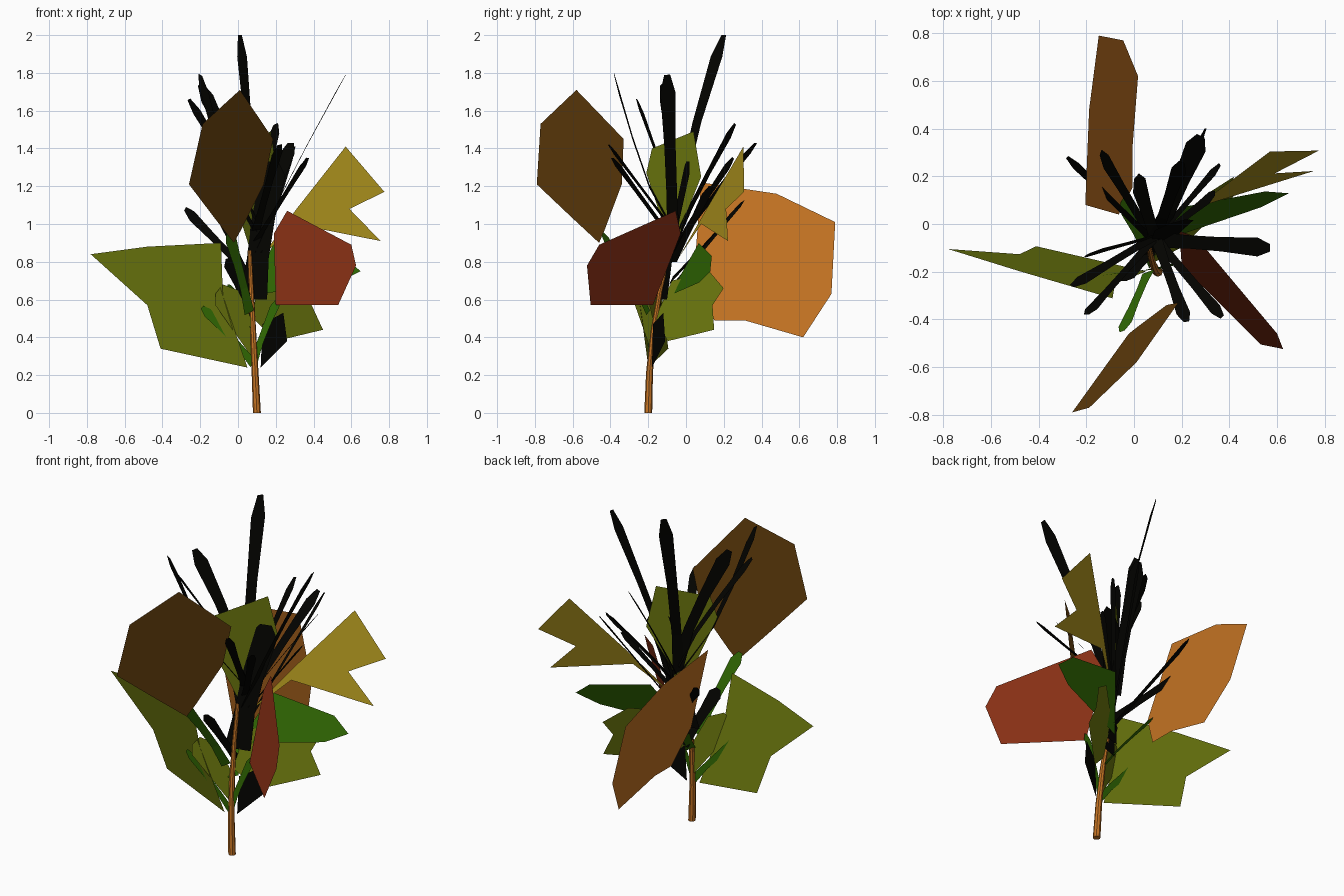
import bpy, bmesh, math
from mathutils import Vector

if "Cube" in bpy.data.objects:
    bpy.data.objects.remove(bpy.data.objects["Cube"])


def material(name, r, g):
    m = bpy.data.materials.new(name)
    m.diffuse_color = (r, g, r * .03, 1)
    m.use_nodes = True
    m.node_tree.nodes["Principled BSDF"].inputs["Base Color"].default_value = m.diffuse_color
    return m


BLACK = material("black", .001, .001)
ORANGE = material("orange", .55, .17)
BROWN = material("brown", .13, .05)
RED = material("red", .25, .03)
YELLOW = material("yellow", .4, .28)
OLIVE = material("olive", .16, .2)
GREEN = material("green", .03, .14)


def finish(name, bm, mat):
    me = bpy.data.meshes.new(name)
    bm.to_mesh(me)
    bm.free()
    me.materials.append(mat)
    bpy.context.collection.objects.link(bpy.data.objects.new(name, me))


def leaf(name, mat, view, a, b, c, *outline):
    """Flat blade drawn in the front or side view; its depth is a + b*h + c*z."""
    bm = bmesh.new()
    verts = []
    for h, z in outline:
        depth = a + b * h + c * z
        verts.append(bm.verts.new((h, depth, z) if view == "front" else (depth, h, z)))
    bmesh.ops.triangulate(bm, faces=[bm.faces.new(verts)])
    finish(name, bm, mat)


def twig(name, mat, root, tip, width, turn, bow=1.15, tilt=0):
    """Flat bowed strip with a blunt end; turn and tilt give its width direction."""
    root, tip = Vector(root), Vector(tip)
    across = Vector((math.cos(math.radians(turn)), math.sin(math.radians(turn)), tilt)).normalized()
    bm = bmesh.new()
    last = None
    for t, w in ((0, .9), (.3, .7), (.6, .75), (.9, 1), (1, .4)):
        p = root.lerp(tip, t ** bow)
        p.z = root.z + (tip.z - root.z) * t
        row = [bm.verts.new(p + across * s * w * width / 2) for s in (-1, 1)]
        if last:
            bm.faces.new((last[0], last[1], row[1], row[0]))
        last = row
    finish(name, bm, mat)


# Main stem: eight-sided tapering tube leaning back towards the middle
bm = bmesh.new()
bmesh.ops.create_cone(bm, cap_ends=True, segments=8, radius1=.021, radius2=.01, depth=.86)
bmesh.ops.subdivide_edges(bm, edges=[e for e in bm.edges if abs(e.verts[0].co.z - e.verts[1].co.z) > .5], cuts=3)
for v in bm.verts:
    v.co.z += .43
    v.co.x += .1 - .045 * v.co.z
    v.co.y += -.2 + .15 * v.co.z ** 2
finish("stem", bm, ORANGE)

# Large leaves
leaf("front_leaf", BROWN, "side", .23, .88, .17, (-.79, 1.21), (-.77, 1.53), (-.58, 1.71),
     (-.33, 1.45), (-.34, 1.21), (-.43, .97), (-.46, .9), (-.6, 1.03))
leaf("back_leaf", ORANGE, "side", .125, 0, -.27, (.79, 1.01), (.77, .63), (.62, .4),
     (.31, .49), (.15, .49), (.04, .7), (.08, 1.22), (.48, 1.16))
leaf("left_leaf", OLIVE, "front", -.13, -.28, -.23, (-.78, .84), (-.48, .88), (-.09, .9),
     (-.08, .62), (.05, .24), (-.41, .34), (-.48, .57))
leaf("right_leaf", RED, "front", -.18, -1, .36, (.26, 1.07), (.6, .89), (.625, .78),
     (.53, .57), (.2, .57), (.19, .95))
leaf("notched_leaf", YELLOW, "front", -.33, .37, .3, (.57, 1.41), (.775, 1.17), (.59, 1.08),
     (.755, .91), (.3, 1), (.12, .82), (.31, 1.08))
leaf("top_leaf", OLIVE, "side", .135, .95, 0, (-.18, 1.4), (.04, 1.49), (.08, 1.25),
     (-.02, 1), (-.06, .82), (-.21, 1.27))

# Smaller leaves
leaf("side_leaf", GREEN, "front", -.38, .275, .44, (.06, .62), (.19, .9), (.55, .83),
     (.65, .75), (.53, .69))
leaf("low_right_leaf", OLIVE, "front", -.41, .9, .35, (.45, .44), (.39, .57), (.42, .66),
     (.3, .75), (.1, .7), (.08, .5), (.2, .38))
leaf("low_left_leaf", OLIVE, "front", -.21, .5, 0, (-.12, .57), (-.12, .63), (-.08, .68),
     (0, .65), (.07, .5), (.07, .3))
leaf("low_black_leaf", BLACK, "front", -.24, .5, 0, (.12, .24), (.26, .38), (.24, .53),
     (.13, .47))

# Leaf stalks and narrow shoot
low = (.08, -.19, .26)
twig("front_leaf_stalk", GREEN, (.06, -.2, .53), (-.05, -.45, .96), .065, 20, 1.15, .5)
twig("right_leaf_stalk", GREEN, low, (.21, -.16, .6), .05, 0)
twig("back_leaf_stalk", GREEN, (.08, -.16, .45), (-.05, .1, .68), .07, 60)
twig("narrow_shoot", GREEN, low, (-.19, -.22, .56), .05, 0, 1.1, 1.2)

# Black twigs: tip, width, facing, root height, bow, tilt
tall = [((.01, .2, 2), .08, 50, .85, 1.5, 0), ((.57, -.1, 1.79), .08, 90, .85, 1.1, .1),
        ((-.2, -.38, 1.79), .06, 0, .95, .7, -.6), ((-.26, -.26, 1.66), .05, -35, 1, 1.2, .4),
        ((-.2, -.13, 1.74), .08, 30, 1, 1.3, .5), ((.2, .26, 1.53), .07, -20, .9, 1.1, .4),
        ((.28, .37, 1.43), .09, -25, .85, 1.1, 0)]
thin = [((.36, .25, 1.35), .04, -50, .85, 1.1, .8), ((.3, .4, 1.41), .02, 0, .7, 1, 0),
        ((-.28, .28, 1.08), .06, 45, .7, 1, 1.5), ((-.14, .3, 1.12), .07, 70, .65, 1, .6),
        ((.22, -.41, 1.42), .06, 10, .95, 1, .3), ((.37, -.39, 1.35), .05, 45, .9, 1, 0),
        ((.34, .13, 1.2), .05, 90, .8, 1, 0), ((-.05, -.24, .82), .08, 0, .5, 1, .4)]
for i, (tip, width, turn, z, bow, tilt) in enumerate(tall + thin):
    twig(f"twig_{i + 1}", BLACK, (.09, -.05 - .1 * (1 - z), z), tip, width, turn, bow, tilt)

# Thick black centre shoot
twig("centre_shoot", BLACK, (.08, -.12, .6), (.18, .01, 1.33), .17, 15)
